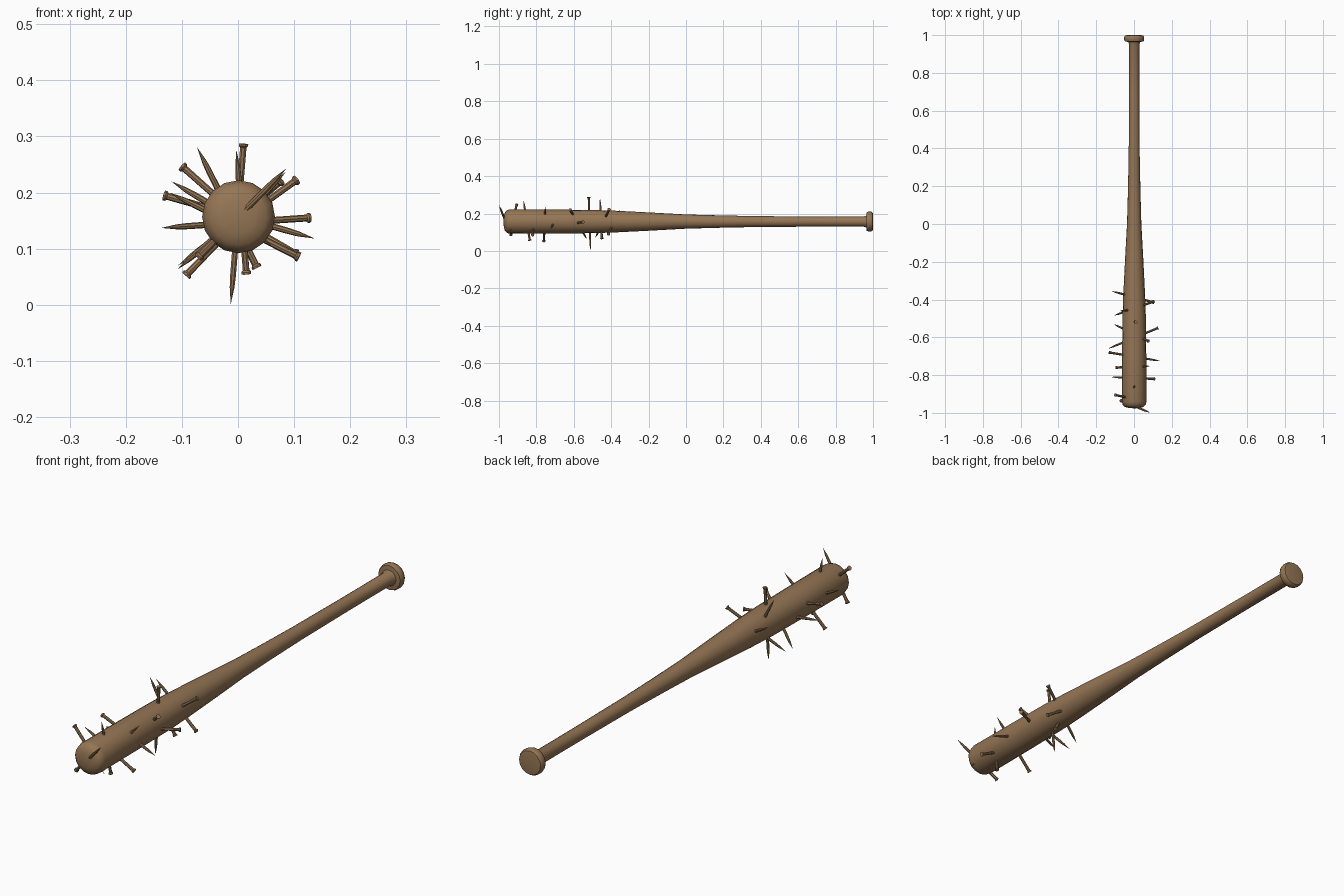
import bpy, bmesh, math
from mathutils import Vector, Matrix

if "Cube" in bpy.data.objects:
    bpy.data.objects.remove(bpy.data.objects["Cube"])

CZ = 0.157
wood = bpy.data.materials.new("brown_wood")
wood.diffuse_color = (0.30, 0.18, 0.09, 1)
wood.use_nodes = True
wood.node_tree.nodes["Principled BSDF"].inputs["Base Color"].default_value = wood.diffuse_color


def lathe(name, profile, segments, matrix):
    """Revolve (radius, height) pairs round local z, then place the result."""
    bm = bmesh.new()
    verts = [bm.verts.new((r, 0, h)) for r, h in profile]
    edges = [bm.edges.new(p) for p in zip(verts, verts[1:])]
    bmesh.ops.spin(bm, geom=verts + edges, cent=(0, 0, 0), axis=(0, 0, 1),
                   angle=math.tau, steps=segments, use_duplicate=False)
    bmesh.ops.remove_doubles(bm, verts=bm.verts, dist=1e-5)
    bmesh.ops.recalc_face_normals(bm, faces=bm.faces)
    mesh = bpy.data.meshes.new(name)
    bm.to_mesh(mesh)
    bm.free()
    mesh.materials.append(wood)
    ob = bpy.data.objects.new(name, mesh)
    ob.matrix_world = matrix
    bpy.context.collection.objects.link(ob)
    bpy.ops.object.select_all(action='DESELECT')
    ob.select_set(True)
    bpy.context.view_layer.objects.active = ob
    bpy.ops.object.shade_smooth_by_angle(angle=math.radians(40))
    return ob


# bat: rounded barrel end, long taper, handle and knob (local z runs along +y)
profile = [(0, -0.976), (0.03, -0.974), (0.05, -0.968), (0.061, -0.957),
           (0.065, -0.94), (0.064, -0.7), (0.062, -0.5), (0.058, -0.38),
           (0.048, -0.18), (0.038, 0.0), (0.033, 0.18), (0.029, 0.38),
           (0.027, 0.7), (0.027, 0.95), (0.032, 0.964), (0.049, 0.966),
           (0.053, 0.975), (0.053, 0.990), (0.048, 0.998), (0.035, 1.0), (0, 1.0)]
lathe("bat", profile, 16,
      Matrix.Translation((0.001, 0, CZ)) @ Matrix.Rotation(-math.pi / 2, 4, 'X'))

# nails driven right through the barrel: (head centre, tip)
nails = [
    ((0.010, -0.52, 0.287), (-0.013, -0.51, 0.001)),
    ((0.128, -0.55, 0.155), (-0.137, -0.66, 0.137)),
    ((0.105, -0.41, 0.223), (-0.107, -0.485, 0.070)),
    ((-0.132, -0.68, 0.195), (0.137, -0.725, 0.118)),
    ((0.015, -0.835, 0.055), (-0.003, -0.87, 0.276)),
    ((-0.093, -0.76, 0.052), (0.085, -0.752, 0.237)),
    ((0.104, -0.415, 0.090), (-0.119, -0.355, 0.220)),
    ((0.034, -0.45, 0.066), (-0.073, -0.46, 0.281)),
    ((0.077, -0.62, 0.221), (-0.108, -0.53, 0.063)),
    ((0.109, -0.82, 0.085), (-0.122, -0.81, 0.200)),
    ((-0.100, -0.905, 0.247), (0.060, -0.94, 0.105)),
    ((-0.070, -0.935, 0.085), (0.086, -0.999, 0.243)),
]
for i, (head, tip) in enumerate(nails, 1):
    head, tip = Vector(head), Vector(tip)
    length = (tip - head).length
    rot = (tip - head).to_track_quat('Z', 'Y').to_matrix().to_4x4()
    lathe(f"nail_{i}", [(0, 0), (0.009, 0), (0.009, 0.004), (0.0062, 0.007),
                        (0.0055, length - 0.05), (0.0045, length - 0.03),
                        (0, length)], 8, Matrix.Translation(head) @ rot)
